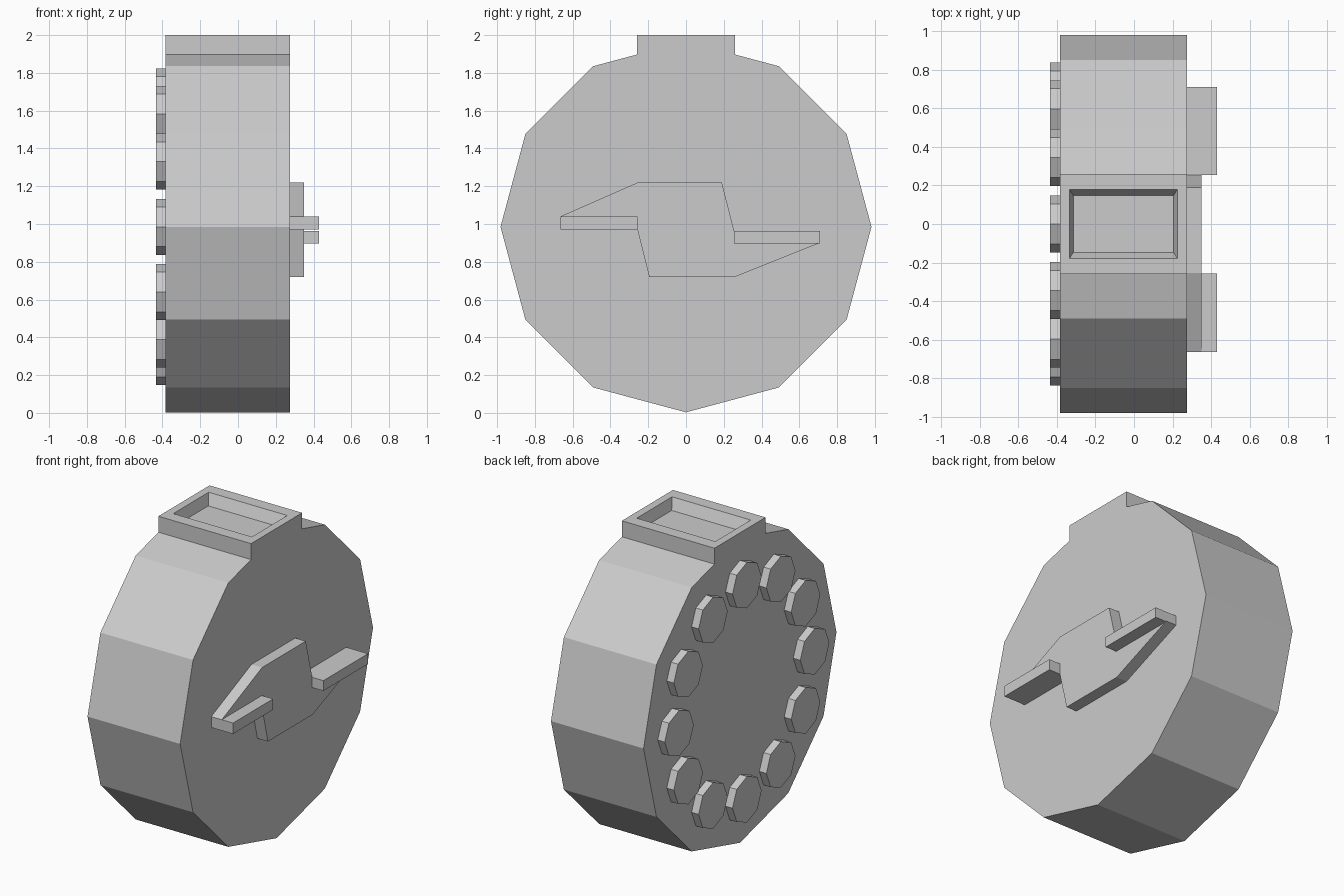
import bpy, bmesh, math

old = bpy.data.objects.get("Cube")
if old:
    bpy.data.objects.remove(old, do_unlink=True)

grey = bpy.data.materials.new("plain_grey")
grey.use_nodes = True
colour = (0.6, 0.6, 0.6, 1)
grey.diffuse_color = colour
grey.node_tree.nodes["Principled BSDF"].inputs["Base Color"].default_value = colour

RIGHT, LEFT = -0.385, 0.275   # flat sides of the drum
MID_X = (RIGHT + LEFT) / 2
AXIS_Z = 0.985


def ring(radius, sides, y=0, z=0):
    """Regular polygon in the y-z plane, first corner pointing up."""
    steps = [math.tau * i / sides for i in range(sides)]
    return [(y + radius * math.sin(a), z + radius * math.cos(a)) for a in steps]


def prism(name, profile, x0, x1, edit=None):
    """Extrude a y-z profile along x."""
    bm = bmesh.new()
    base = bm.faces.new([bm.verts.new((x0, y, z)) for y, z in profile])
    out = bmesh.ops.extrude_face_region(bm, geom=[base], use_keep_orig=True)
    for v in out["geom"]:
        if isinstance(v, bmesh.types.BMVert):
            v.co.x = x1
    bmesh.ops.recalc_face_normals(bm, faces=bm.faces)
    if edit:
        edit(bm)
    mesh = bpy.data.meshes.new(name)
    bm.to_mesh(mesh)
    bm.free()
    mesh.materials.append(grey)
    obj = bpy.data.objects.new(name, mesh)
    bpy.context.collection.objects.link(obj)
    return obj


def sink_tray(bm):
    """Cut a tapered tray into the top of the neck."""
    top = max(bm.faces, key=lambda f: f.calc_center_median().z)
    for half_x, half_y, z in ((0.28, 0.18, 2.0), (0.26, 0.147, 1.93)):
        bmesh.ops.inset_region(bm, faces=[top], thickness=0.01)
        for v in top.verts:
            v.co = (MID_X + math.copysign(half_x, v.co.x - MID_X),
                    math.copysign(half_y, v.co.y), z)


# Twelve-sided drum whose top corner is replaced by a square neck
neck = [(-0.26, 1.897), (-0.26, 2.0), (0.26, 2.0), (0.26, 1.897)]
prism("drum_body", neck + ring(0.982, 12, z=AXIS_Z)[1:], RIGHT, LEFT, sink_tray)

# Circle of octagonal studs on the right side
for i, (y, z) in enumerate(ring(0.69, 12, z=AXIS_Z)):
    prism(f"stud_{i + 1}", ring(0.148, 8, y, z), RIGHT - 0.05, RIGHT)

# Raised plate with two swept arms on the left side
plate = [(-0.665, 1.04), (-0.255, 1.22), (0.19, 1.22), (0.255, 0.962),
         (0.71, 0.962), (0.71, 0.9), (0.26, 0.72), (-0.195, 0.72),
         (-0.257, 0.97), (-0.665, 0.97)]
prism("emblem_plate", plate, LEFT, 0.35)

# Bars standing out from the plate arms
for name, y0, y1, z0, z1 in (("front_bar", -0.665, -0.257, 0.97, 1.04),
                             ("rear_bar", 0.255, 0.71, 0.896, 0.962)):
    prism(name, [(y0, z0), (y0, z1), (y1, z1), (y1, z0)], 0.35, 0.43)
